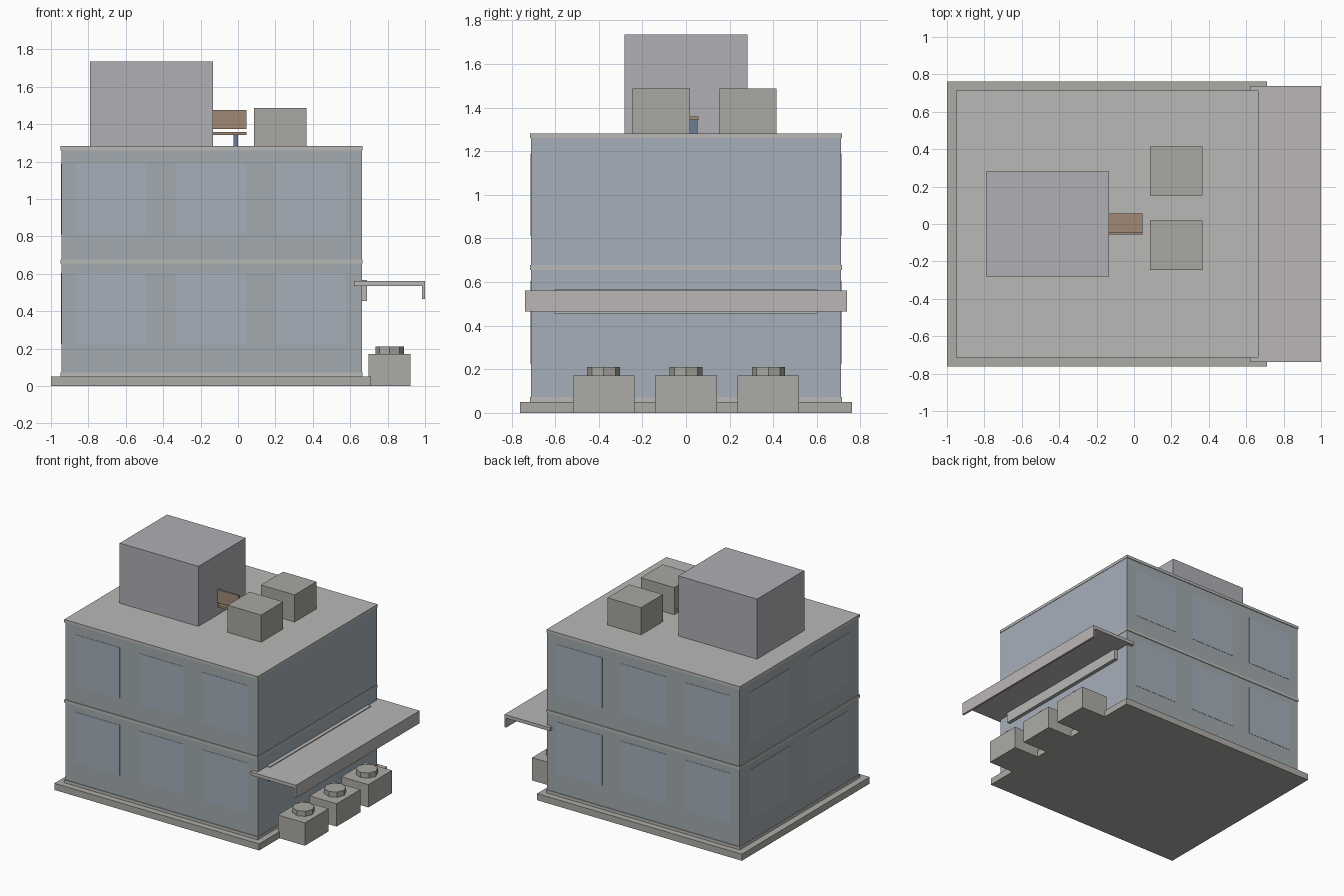
import bpy, math

if "Cube" in bpy.data.objects:
    bpy.data.objects.remove(bpy.data.objects["Cube"])


def material(name, rgb):
    m = bpy.data.materials.new(name)
    m.diffuse_color = (*rgb, 1)
    m.use_nodes = True
    m.node_tree.nodes["Principled BSDF"].inputs["Base Color"].default_value = m.diffuse_color
    return m


WALL = material("wall", (0.36, 0.40, 0.42))
GLASS = material("glass", (0.38, 0.43, 0.49))
STONE = material("stone", (0.42, 0.41, 0.38))
TRIM = material("trim", (0.48, 0.48, 0.47))
PLANT_ROOM = material("plant_room", (0.43, 0.43, 0.46))
UNIT = material("unit", (0.40, 0.39, 0.36))
CANOPY = material("canopy", (0.49, 0.47, 0.46))
WOOD = material("wood", (0.35, 0.25, 0.18))
METAL = material("metal", (0.15, 0.20, 0.30))


def finish(name, mat):
    o = bpy.context.object
    o.name = name
    o.data.materials.append(mat)
    return o


def box(name, x, y, z, mat):
    """Box from (min, max) ranges on each axis."""
    bpy.ops.mesh.primitive_cube_add(size=1)
    o = finish(name, mat)
    for v in o.data.vertices:
        v.co = [(r[0] + r[1]) / 2 + c * (r[1] - r[0]) for r, c in zip((x, y, z), v.co)]
    return o


# Plinth and main block
box("plinth", (-1, 0.71), (-0.762, 0.762), (0, 0.05), STONE)
box("walls", (-0.945, 0.66), (-0.71, 0.71), (0.05, 1.27), WALL)

# Horizontal bands, the top one closing the roof
for name, z in (("base_band", 0.05), ("floor_band", 0.655), ("roof_slab", 1.26)):
    box(name, (-0.95, 0.665), (-0.715, 0.715), (z, z + 0.022), TRIM)

# Windows, nearly flush: three per storey front and back, two on the left
T = 0.002
for z in ((0.225, 0.605), (0.81, 1.19)):
    for xc in (-0.678, -0.144, 0.39):
        for s in (-1, 1):
            y = sorted((s * 0.70, s * (0.71 + T)))
            box("window", (xc - 0.188, xc + 0.188), y, z, GLASS)
    for s in (-1, 1):
        yc = s * 0.355
        box("side_window", (-0.945 - T, -0.93), (yc - 0.238, yc + 0.238), z, GLASS)

# Glazed entrance side
for z in ((0.072, 0.655), (0.677, 1.26)):
    box("shopfront_glass", (0.65, 0.66 + T), (-0.709, 0.709), z, GLASS)

# Roof plant room and units
box("plant_room", (-0.79, -0.133), (-0.282, 0.282), (1.28, 1.735), PLANT_ROOM)
for y in ((-0.245, 0.018), (0.153, 0.415)):
    box("roof_unit", (0.085, 0.365), y, (1.28, 1.487), UNIT)

# Bench running into the plant room
box("bench_seat", (-0.335, 0.045), (-0.055, 0.057), (1.342, 1.358), WOOD)
box("bench_back", (-0.335, 0.045), (-0.057, -0.043), (1.375, 1.475), WOOD)
for x in (-0.275, -0.025):
    box("bench_leg", (x, x + 0.024), (-0.045, 0.052), (1.282, 1.342), METAL)

# Entrance canopy with lip and wall fascia
box("canopy", (0.62, 1.0), (-0.737, 0.737), (0.535, 0.56), CANOPY)
box("canopy_lip", (0.985, 1.0), (-0.737, 0.737), (0.465, 0.536), CANOPY)
box("fascia", (0.66, 0.69), (-0.602, 0.602), (0.455, 0.566), TRIM)

# Planters with octagonal tops
for yc in (-0.378, 0, 0.378):
    box("planter", (0.697, 0.922), (yc - 0.141, yc + 0.141), (0, 0.172), STONE)
    bpy.ops.mesh.primitive_cylinder_add(vertices=8, radius=0.076, depth=0.042,
                                        location=(0.811, yc, 0.19))
    finish("planter_top", UNIT)
